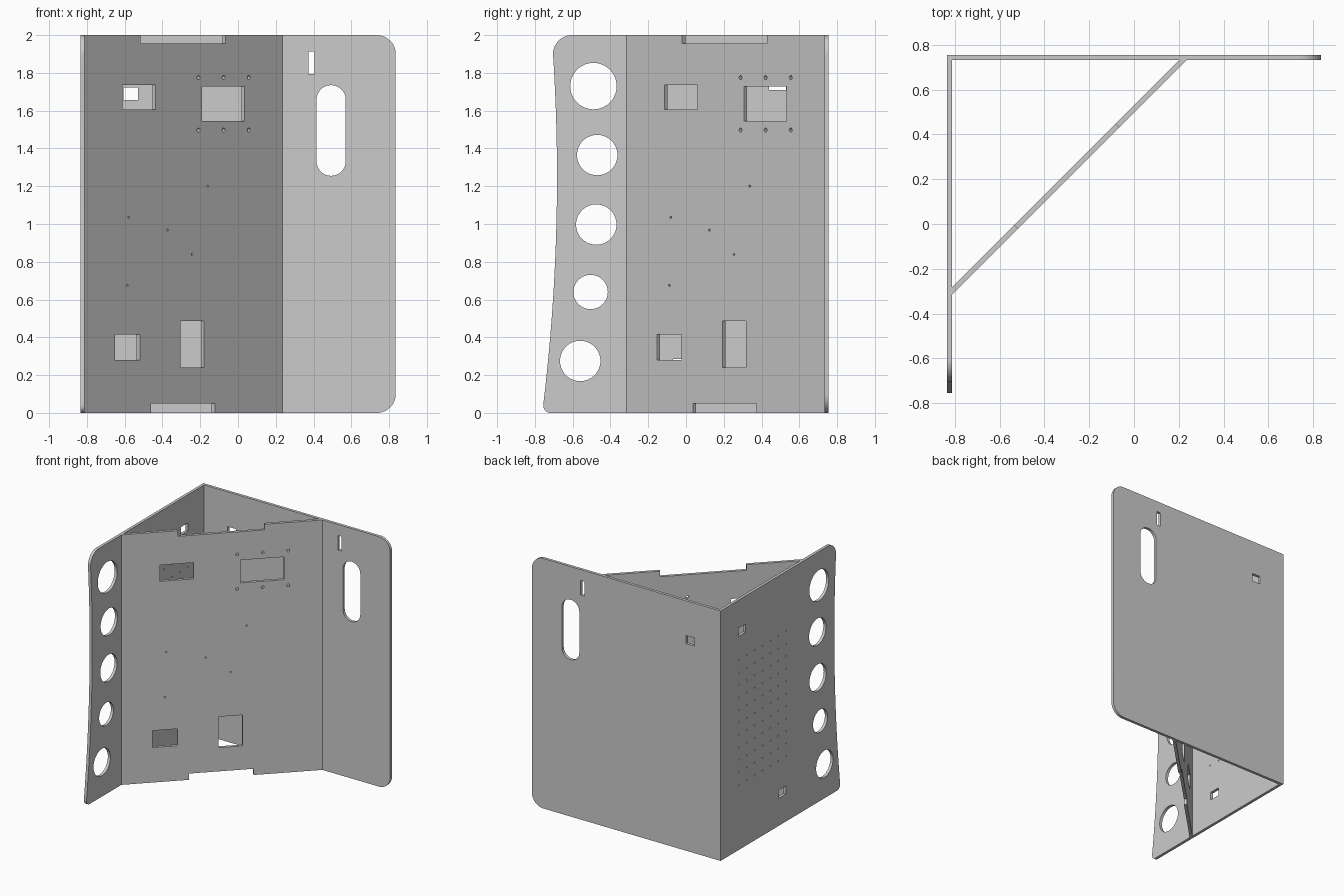
import bpy, bmesh
from math import sin, cos, pi, radians, sqrt
from mathutils import Matrix, Vector

if "Cube" in bpy.data.objects:
    bpy.data.objects.remove(bpy.data.objects["Cube"])

T = 0.023  # sheet thickness


def arc(cx, cy, r, a0, a1, n=12, sx=1.0):
    return [(cx + sx * r * cos(radians(a0 + (a1 - a0) * i / n)),
             cy + r * sin(radians(a0 + (a1 - a0) * i / n))) for i in range(n + 1)]


def circle(cx, cy, r, n=40, sx=1.0):
    return arc(cx, cy, r, 0, 360, n, sx)[:-1]


def rect(u0, u1, v0, v1):
    return [(u0, v0), (u1, v0), (u1, v1), (u0, v1)]


def plate(name, loops, u_axis, normal, origin, fix=None):
    """Flat sheet: first loop is the outline, the rest are cut-outs."""
    cu = bpy.data.curves.new(name + "_profile", 'CURVE')
    cu.dimensions = '2D'
    cu.fill_mode = 'BOTH'
    cu.extrude = T / 2
    for pts in loops:
        sp = cu.splines.new('POLY')
        sp.points.add(len(pts) - 1)
        for p, (u, v) in zip(sp.points, pts):
            p.co = (u, v, 0, 1)
        sp.use_cyclic_u = True
    tmp = bpy.data.objects.new(name + "_profile", cu)
    bpy.context.collection.objects.link(tmp)
    bpy.context.view_layer.update()
    me = bpy.data.meshes.new_from_object(
        tmp.evaluated_get(bpy.context.evaluated_depsgraph_get()))
    bpy.data.objects.remove(tmp)
    me.name = name

    m = Matrix((u_axis, (0, 0, 1), normal)).transposed().to_4x4()
    m.translation = Vector(origin)
    bm = bmesh.new()
    bm.from_mesh(me)
    bm.transform(m)
    if fix:
        for v in bm.verts:
            fix(v)
    bmesh.ops.remove_doubles(bm, verts=bm.verts, dist=1e-5)
    bmesh.ops.recalc_face_normals(bm, faces=bm.faces)
    bm.to_mesh(me)
    bm.free()
    ob = bpy.data.objects.new(name, me)
    bpy.context.collection.objects.link(ob)
    bpy.ops.object.select_all(action='DESELECT')
    ob.select_set(True)
    bpy.context.view_layer.objects.active = ob
    bpy.ops.object.shade_smooth_by_angle(angle=radians(25))
    return ob


# Back panel: rounded free corners, grip slot, strap slot, cable hole
back = [[(-0.835, 0)] + arc(0.735, 0.1, 0.1, -90, 0) + arc(0.735, 1.9, 0.1, 0, 90) + [(-0.835, 2)],
        arc(0.493, 1.658, 0.077, 0, 180, 20) + arc(0.493, 1.332, 0.077, 180, 360, 20),
        rect(0.372, 0.405, 1.795, 1.912),
        rect(-0.606, -0.53, 1.657, 1.722)]
plate("back_panel", back, (1, 0, 0), (0, -1, 0), (0, 0.755 - T / 2, 0))

# Side panel: concave front edge, round holes, cable holes, vent grid
edge = [(-0.683 - 0.05 * (z - 1.25) ** 2, z) for z in [0.05 + 1.85 * i / 30 for i in range(31)]]
y_end = 0.755 - T
side = [[(y_end, 2)] + arc(-0.604, 1.9, 0.1, 90, 180)[:-1] + edge[::-1]
        + arc(-0.717, 0.038, 0.038, 180, 270, 8) + [(y_end, 0)]]
side += [circle(y, z, r) for y, z, r in ((-0.49, 1.73, 0.123), (-0.47, 1.365, 0.107),
         (-0.475, 0.997, 0.107), (-0.505, 0.64, 0.091), (-0.56, 0.275, 0.107))]
side += [rect(0.44, 0.53, 1.71, 1.775), rect(-0.07, 0.02, 0.22, 0.285)]
side += [circle(0.525 - 0.1 * i, 0.52 + 0.1 * j, 0.006, 8) for i in range(7) for j in range(11)]
plate("side_panel", side, (0, 1, 0), (1, 0, 0), (-0.835 + T / 2, 0, 0))

# Diagonal panel: notched top and bottom, four windows, screw holes
X0, X1 = -0.835 + T, 0.235
diag = [[(X0, 0), (-0.46, 0), (-0.46, 0.05), (-0.123, 0.05), (-0.123, 0), (X1, 0),
         (X1, 2), (-0.067, 2), (-0.067, 1.955), (-0.517, 1.955), (-0.517, 2), (X0, 2)],
        rect(-0.611, -0.437, 1.605, 1.735), rect(-0.191, 0.035, 1.545, 1.727),
        rect(-0.651, -0.52, 0.28, 0.415), rect(-0.305, -0.18, 0.24, 0.487)]
S = 1 / sqrt(2)
diag += [circle(x, z, 0.011, 16, S) for x in (-0.209, -0.076, 0.057) for z in (1.497, 1.775)]
diag += [circle(x, z, 0.006, 12, S) for x, z in ((-0.16, 1.2), (-0.578, 1.035),
         (-0.373, 0.967), (-0.243, 0.838), (-0.585, 0.675))]


def mitre(v):
    d = max(0, X0 - v.co.x) - max(0, v.co.y - y_end)
    v.co.x += d
    v.co.y += d


h = T / 2 * S
plate("diagonal_panel", diag, (1, 1, 0), (S, -S, 0), (-h, 0.497 + h, 0), mitre)
